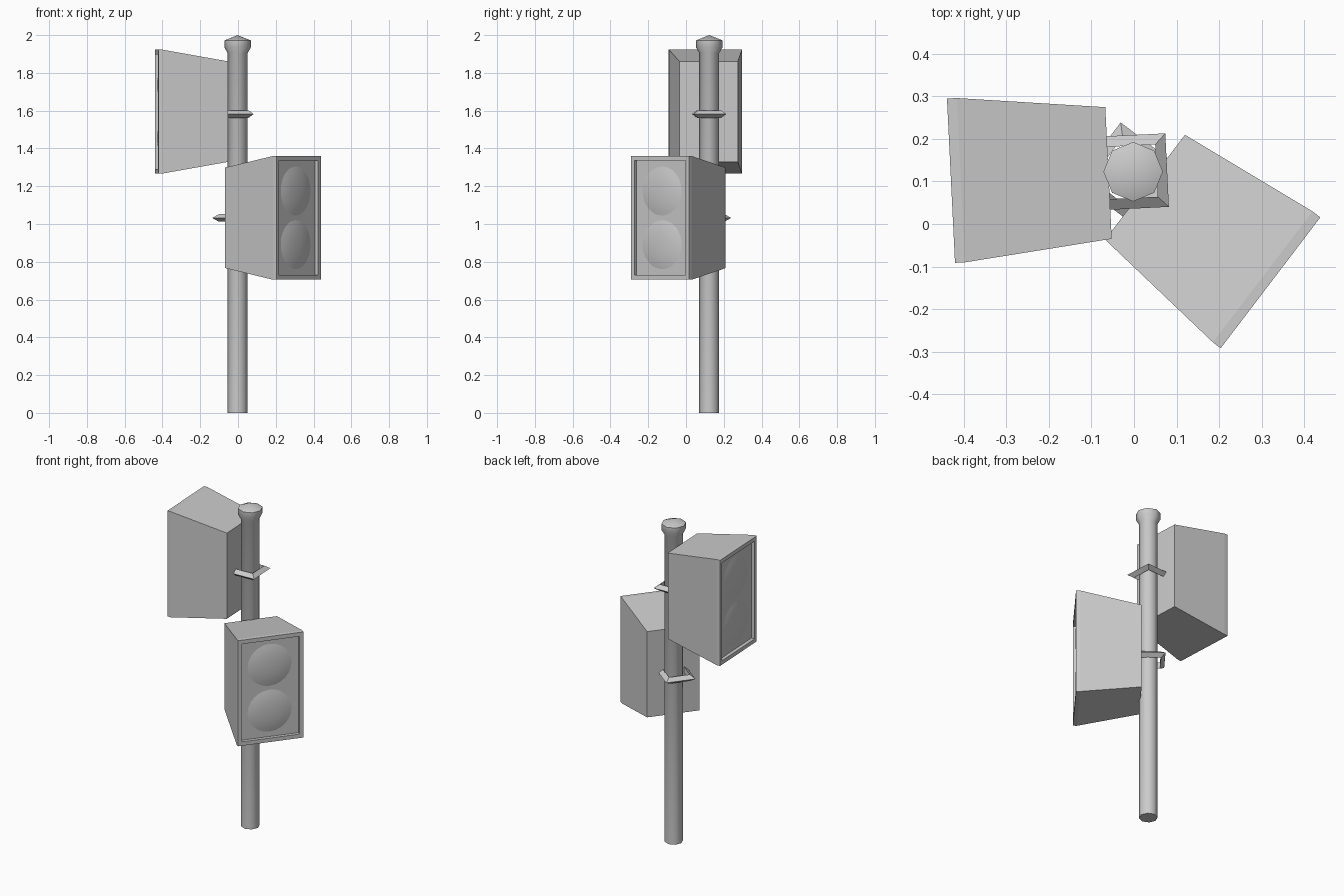
import bpy, bmesh, math
from mathutils import Matrix, Vector

if "Cube" in bpy.data.objects:
    bpy.data.objects.remove(bpy.data.objects["Cube"])


def finish(bm, name, matrix=Matrix(), smooth=None):
    bmesh.ops.recalc_face_normals(bm, faces=bm.faces)
    me = bpy.data.meshes.new(name)
    bm.to_mesh(me)
    bm.free()
    ob = bpy.data.objects.new(name, me)
    bpy.context.collection.objects.link(ob)
    ob.matrix_world = matrix
    if smooth:
        bpy.ops.object.select_all(action='DESELECT')
        ob.select_set(True)
        bpy.context.view_layer.objects.active = ob
        bpy.ops.object.shade_smooth_by_angle(angle=math.radians(smooth))
    return ob


def loft(bm, rings, cap_start=True, cap_end=True):
    loops = [[bm.verts.new(p) for p in r] for r in rings]
    n = len(loops[0])
    for a, b in zip(loops, loops[1:]):
        for i in range(n):
            j = (i + 1) % n
            bm.faces.new((a[i], a[j], b[j], b[i]))
    if cap_start:
        bm.faces.new(loops[0][::-1])
    if cap_end:
        bm.faces.new(loops[-1])
    return loops


def circle(r, z, n=8):
    return [(r * math.cos(i * math.tau / n), r * math.sin(i * math.tau / n), z)
            for i in range(n)]


def rect(d, w, h):
    return [(d, -w, -h), (d, w, -h), (d, w, h), (d, -w, h)]


# Pole with flared pointed cap
bm = bmesh.new()
loops = loft(bm, [circle(r, z) for r, z in
                  [(0.053, 0), (0.053, 1.905), (0.07, 1.935), (0.07, 1.972)]],
             cap_end=False)
tip = bm.verts.new((0, 0, 2.0))
for i in range(8):
    bm.faces.new((loops[-1][i], loops[-1][(i + 1) % 8], tip))
finish(bm, "pole", Matrix.Translation((-0.002, 0.123, 0)), 46)


def speaker(label, x, y, z, angle, bracket_z):
    mat = Matrix.Translation((x, y, z)) @ Matrix.Rotation(math.radians(angle), 4, 'Z')

    # Tapered cabinet with a lip and recessed front
    bm = bmesh.new()
    loft(bm, [rect(0, 0.155, 0.266), rect(0.348, 0.1935, 0.3275),
              rect(0.371, 0.1935, 0.3275), rect(0.371, 0.17, 0.303),
              rect(0.350, 0.17, 0.303)])
    finish(bm, label + "_cabinet", mat)

    # Two shallow domed drivers on the front panel
    for side, name in ((1, "upper"), (-1, "lower")):
        bm = bmesh.new()
        loft(bm, [circle(r, h, 24) for r, h in
                  [(0.13, 0), (0.10, 0.007), (0.06, 0.012), (0.02, 0.014)]],
             cap_start=False)
        finish(bm, f"{label}_{name}_driver",
               mat @ Matrix.Translation((0.351, 0, side * 0.142))
               @ Matrix.Rotation(math.pi / 2, 4, 'Y'), 30)

    # U-shaped bracket around the pole, triangular section
    bm = bmesh.new()
    rings = []
    for px, py, ix, iy in [(0.01, -1, 0, 1), (-0.138, -1, 1, 1),
                           (-0.138, 1, 1, -1), (0.01, 1, 0, -1)]:
        p = Vector((px, py * 0.0865, 0))
        q = p + Vector((ix, iy, 0)) * 0.025
        up = Vector((0, 0, 0.02))
        rings.append([p, q + up, q - up])
    loft(bm, rings)
    finish(bm, label + "_bracket",
           mat @ Matrix.Translation((0, 0, bracket_z - z)))


speaker("upper_speaker", -0.06, 0.12, 1.595, 182.8, 1.582)
speaker("lower_speaker", 0.026, 0.0865, 1.0325, -37.3, 1.032)
